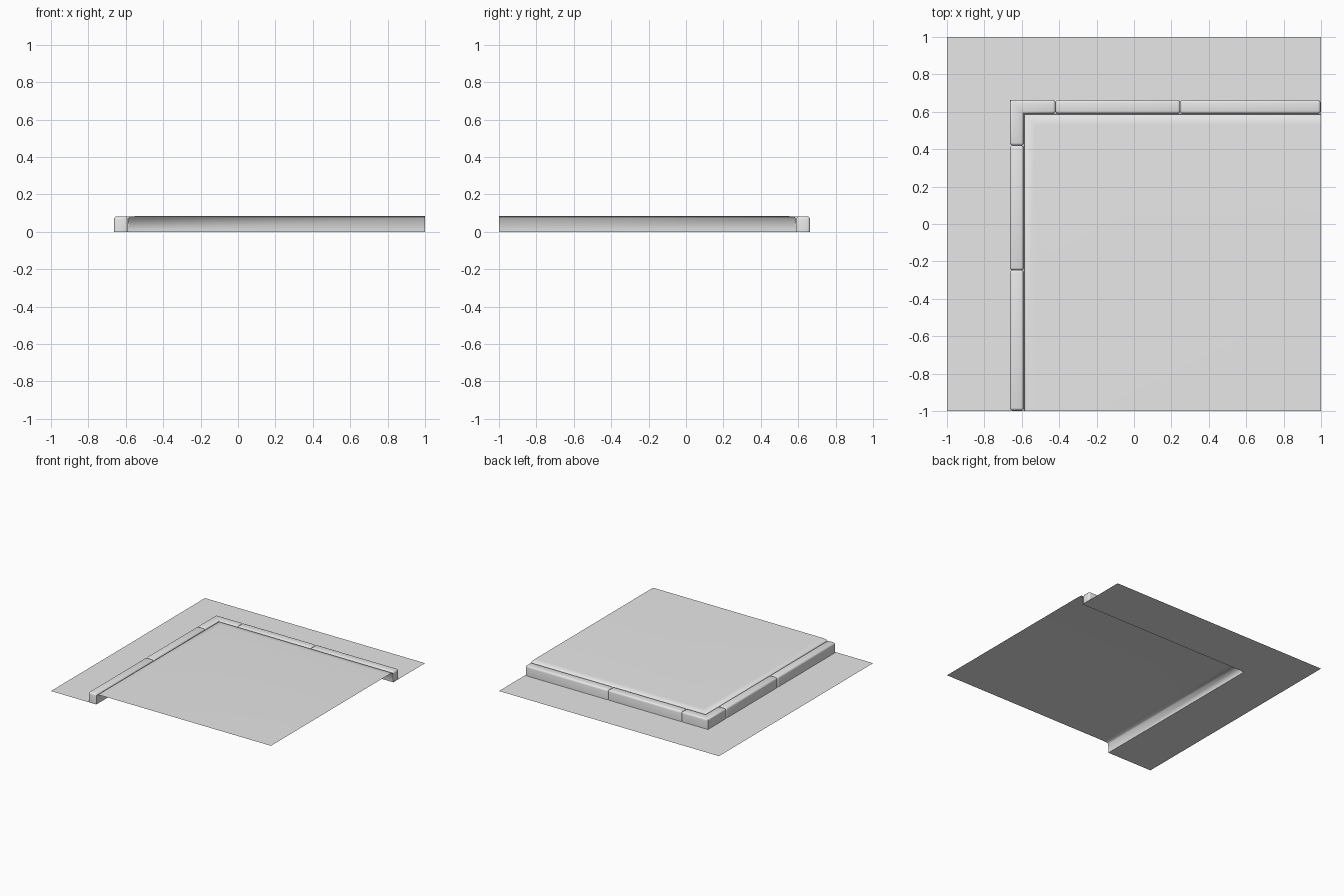
import bpy
import bmesh
from math import radians

if "Cube" in bpy.data.objects:
    bpy.data.objects.remove(bpy.data.objects["Cube"])

GREY = (0.8, 0.8, 0.8, 1.0)
concrete = bpy.data.materials.new("light_grey_concrete")
concrete.use_nodes = True
concrete.diffuse_color = GREY
concrete.node_tree.nodes["Principled BSDF"].inputs["Base Color"].default_value = GREY

INNER, OUTER, TOP = 0.59, 0.663, 0.082


def finish(name, bm, angle):
    mesh = bpy.data.meshes.new(name)
    bm.to_mesh(mesh)
    bm.free()
    mesh.materials.append(concrete)
    obj = bpy.data.objects.new(name, mesh)
    bpy.context.collection.objects.link(obj)
    bpy.ops.object.select_all(action="DESELECT")
    obj.select_set(True)
    bpy.context.view_layer.objects.active = obj
    bpy.ops.object.shade_smooth_by_angle(angle=radians(angle))
    return obj


def curb(name, outline, sharp_corner=None):
    """Extrude a footprint, then round every edge that is off the ground."""
    bm = bmesh.new()
    base = bm.faces.new([bm.verts.new((x, y, 0)) for x, y in outline])
    grown = bmesh.ops.extrude_face_region(bm, geom=[base], use_keep_orig=True)
    for item in grown["geom"]:
        if isinstance(item, bmesh.types.BMVert):
            item.co.z = TOP
    bmesh.ops.recalc_face_normals(bm, faces=bm.faces[:])

    def rounded(edge):
        a, b = (v.co for v in edge.verts)
        if max(a.z, b.z) < TOP / 2:
            return False
        upright = abs(a.z - b.z) > TOP / 2
        at_corner = sharp_corner and any(
            abs(a.x + s) < 0.001 and abs(a.y - s) < 0.001 for s in sharp_corner)
        return not (upright and at_corner)

    bmesh.ops.bevel(bm, geom=[e for e in bm.edges if rounded(e)],
                    offset=0.014, segments=3, profile=0.5, affect="EDGES")
    bmesh.ops.recalc_face_normals(bm, faces=bm.faces[:])
    return finish(name, bm, 40)


# Road and raised pavement: one folded sheet running round the corner
profile = [(1.0, 0), (0.588, 0), (0.585, 0.074), (0.575, 0.082), (0.53, 0.085)]
bm = bmesh.new()
rows = [[bm.verts.new(p) for p in ((-d, -1, z), (-d, d, z), (1, d, z))]
        for d, z in profile]
for low, high in zip(rows, rows[1:]):
    for i in range(2):
        bm.faces.new((low[i], high[i], high[i + 1], low[i + 1]))
front_corner = bm.verts.new((1, -1, profile[-1][1]))
bm.faces.new([front_corner] + rows[-1][::-1])
bmesh.ops.recalc_face_normals(bm, faces=bm.faces[:])
bm.normal_update()
if bm.faces[0].normal.z < 0:
    bmesh.ops.reverse_faces(bm, faces=bm.faces[:])
finish("road_and_pavement", bm, 60)

# Corner stone
curb("corner_curb",
     [(-OUTER, 0.42), (-INNER, 0.42), (-INNER, INNER),
      (-0.42, INNER), (-0.42, OUTER), (-OUTER, OUTER)],
     sharp_corner=(INNER, OUTER))

# Straight stones along the back and, mirrored over the diagonal, the side
for label, start, end in (("inner", -0.42, 0.247), ("outer", 0.247, 0.997)):
    box = [(start, INNER), (end, INNER), (end, OUTER), (start, OUTER)]
    curb("back_curb_" + label, box)
    curb("side_curb_" + label, [(-y, -x) for x, y in box])
